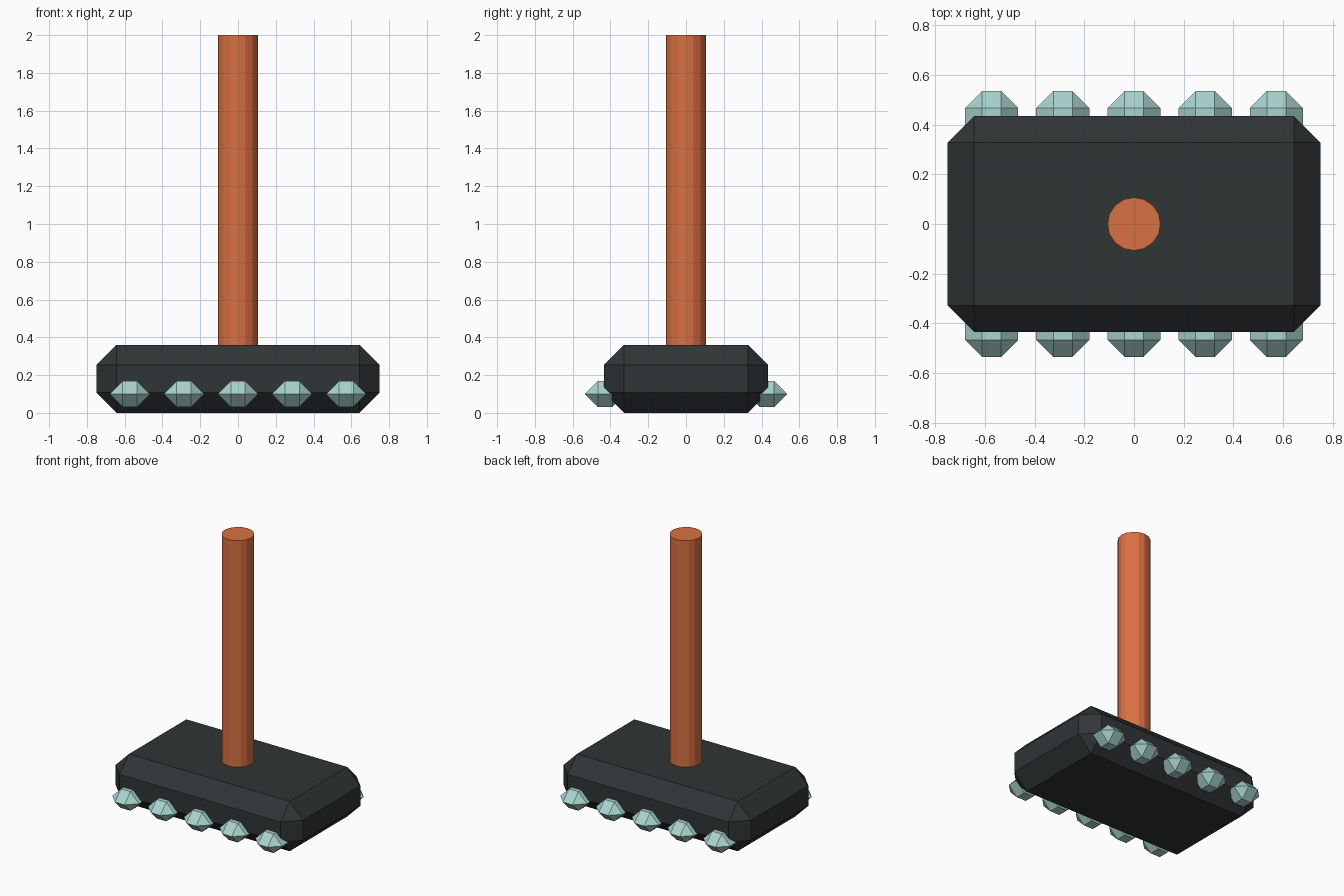
import bpy, bmesh

if "Cube" in bpy.data.objects:
    bpy.data.objects.remove(bpy.data.objects["Cube"])


def material(name, rgb):
    m = bpy.data.materials.new(name)
    m.diffuse_color = (*rgb, 1)
    m.use_nodes = True
    m.node_tree.nodes["Principled BSDF"].inputs["Base Color"].default_value = m.diffuse_color
    return m


def finish(name, bm, mat):
    bmesh.ops.recalc_face_normals(bm, faces=bm.faces)
    mesh = bpy.data.meshes.new(name)
    bm.to_mesh(mesh)
    bm.free()
    mesh.materials.append(mat)
    obj = bpy.data.objects.new(name, mesh)
    bpy.context.collection.objects.link(obj)
    return obj


def chamfered_box(name, size, location, chamfer, mat):
    bm = bmesh.new()
    bmesh.ops.create_cube(bm, size=1)
    bmesh.ops.scale(bm, vec=size, verts=bm.verts)
    bmesh.ops.bevel(bm, geom=bm.edges[:], offset=chamfer, segments=1,
                    affect='EDGES', clamp_overlap=True)
    bmesh.ops.remove_doubles(bm, verts=bm.verts, dist=0.001)
    obj = finish(name, bm, mat)
    obj.location = location
    return obj


dark = material("dark_grey", (0.030, 0.035, 0.037))
orange = material("orange", (0.70, 0.165, 0.055))
mint = material("pale_mint", (0.40, 0.66, 0.62))

# Head block
chamfered_box("head_block", (1.5, 0.87, 0.36), (0, 0, 0.18), 0.107, dark)

# Handle
bm = bmesh.new()
bmesh.ops.create_cone(bm, cap_ends=True, segments=16, radius1=0.107,
                      radius2=0.107, depth=1.70)
handle = finish("handle", bm, orange)
handle.location = (0, 0, 1.15)

# Faceted studs along both long sides
for side, y in (("front", -0.428), ("back", 0.428)):
    for i in range(5):
        chamfered_box(f"{side}_stud_{i + 1}", (0.214, 0.214, 0.138),
                      ((i - 2) * 0.2865, y, 0.10), 0.0688, mint)
